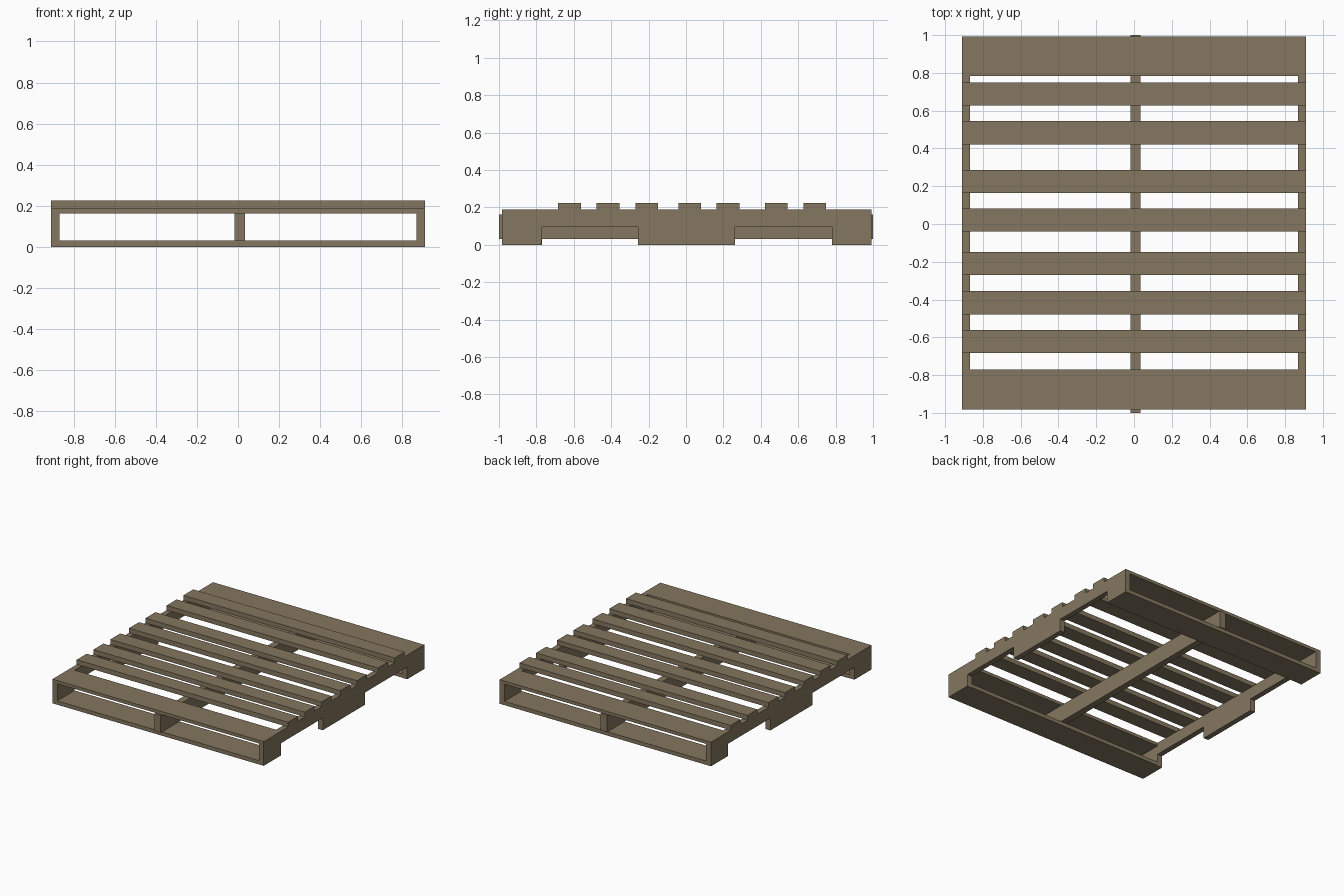
import bpy, bmesh

if "Cube" in bpy.data.objects:
    bpy.data.objects.remove(bpy.data.objects["Cube"])

wood = bpy.data.materials.new("weathered_wood")
wood.diffuse_color = (0.235, 0.184, 0.115, 1)
wood.use_nodes = True
wood.node_tree.nodes["Principled BSDF"].inputs["Base Color"].default_value = wood.diffuse_color


def prism(name, profile, x0, x1):
    """Extrude a (y, z) profile along x."""
    bm = bmesh.new()
    face = bm.faces.new([bm.verts.new((x0, y, z)) for y, z in profile])
    ext = bmesh.ops.extrude_face_region(bm, geom=[face])
    verts = [g for g in ext["geom"] if isinstance(g, bmesh.types.BMVert)]
    bmesh.ops.translate(bm, verts=verts, vec=(x1 - x0, 0, 0))
    bmesh.ops.recalc_face_normals(bm, faces=bm.faces)
    me = bpy.data.meshes.new(name)
    bm.to_mesh(me)
    bm.free()
    me.materials.append(wood)
    ob = bpy.data.objects.new(name, me)
    bpy.context.collection.objects.link(ob)
    return ob


def board(name, x0, x1, y0, y1, z0, z1):
    return prism(name, [(y0, z0), (y1, z0), (y1, z1), (y0, z1)], x0, x1)


FRONT, BACK, DECK, TOP = -0.983, 0.992, 0.188, 0.225
IN, OUT = 0.868, 0.91

# Side stringers with two fork notches each
notched = [(FRONT, 0), (-0.773, 0), (-0.773, 0.095), (-0.257, 0.095), (-0.257, 0),
           (0.262, 0), (0.262, 0.095), (0.781, 0.095), (0.781, 0),
           (BACK, 0), (BACK, DECK), (FRONT, DECK)]
prism("left_stringer", notched, -OUT, -IN)
prism("right_stringer", notched, IN, OUT)

# Centre beam, slightly longer than the frame
board("centre_beam", -0.018, 0.034, -1, 1, 0.03, 0.163)

# Wide end boards, top and bottom, between the stringers
for end, y0, y1 in (("front", FRONT, -0.77), ("back", 0.783, BACK)):
    board(end + "_top_board", -IN, IN, y0, y1, 0.163, DECK)
    board(end + "_bottom_board", -IN, IN, y0, y1, 0, 0.03)

# Deck slats lying on the stringers
for i, y in enumerate((-0.623, -0.417, -0.21, 0.02, 0.224, 0.483, 0.688)):
    board(f"deck_slat_{i + 1}", -OUT, OUT, y - 0.061, y + 0.061, DECK, TOP)
